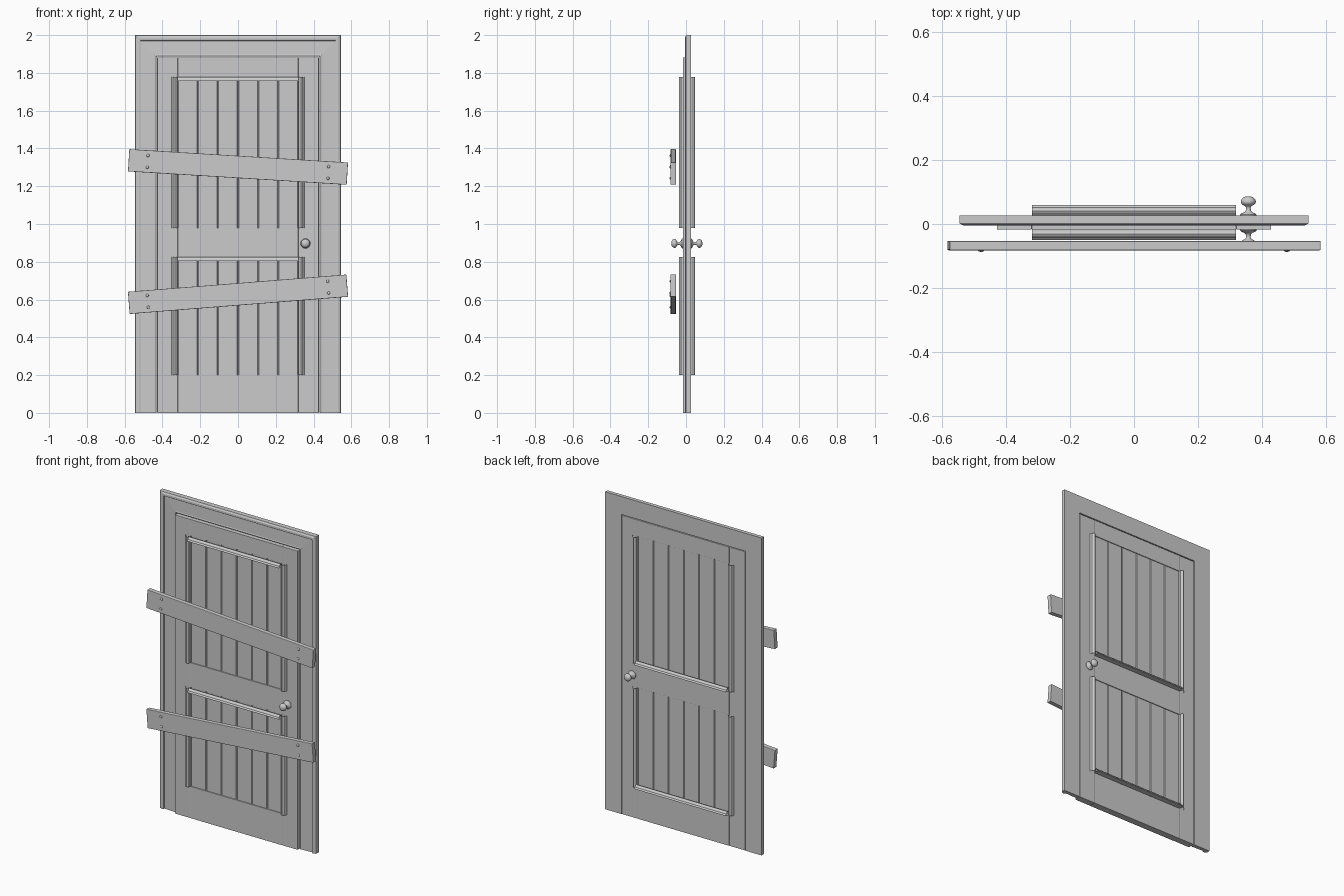
import bpy, bmesh, math
from mathutils import Matrix

if "Cube" in bpy.data.objects:
    bpy.data.objects.remove(bpy.data.objects["Cube"])

C = 0.0045          # y of the door's middle plane
HALF = 0.0215       # half thickness of the door
PANELS = [(0.98, 1.778), (0.2, 0.825)]


def finish(name, bm, smooth=None, bevel=0):
    bmesh.ops.recalc_face_normals(bm, faces=bm.faces)
    me = bpy.data.meshes.new(name)
    bm.to_mesh(me)
    bm.free()
    ob = bpy.data.objects.new(name, me)
    bpy.context.collection.objects.link(ob)
    if bevel:
        m = ob.modifiers.new("bevel", 'BEVEL')
        m.width, m.segments = bevel, 2
    if smooth:
        bpy.ops.object.select_all(action='DESELECT')
        ob.select_set(True)
        bpy.context.view_layer.objects.active = ob
        bpy.ops.object.shade_smooth_by_angle(angle=math.radians(smooth))
    return ob


def box(name, x0, x1, y0, y1, z0, z1, bevel=0):
    bm = bmesh.new()
    bmesh.ops.create_cube(bm, size=1)
    for v in bm.verts:
        v.co = ((x0 + x1) / 2 + v.co.x * (x1 - x0),
                (y0 + y1) / 2 + v.co.y * (y1 - y0),
                (z0 + z1) / 2 + v.co.z * (z1 - z0))
    return finish(name, bm, bevel=bevel)


def loft(name, rings, caps=True, smooth=None):
    """Skin a list of closed rings of points."""
    bm = bmesh.new()
    vs = [[bm.verts.new(p) for p in r] for r in rings]
    n = len(vs[0])
    for a, b in zip(vs, vs[1:]):
        for i in range(n):
            j = (i + 1) % n
            bm.faces.new((a[i], a[j], b[j], b[i]))
    if caps:
        bm.faces.new(vs[0])
        bm.faces.new(vs[-1])
    return finish(name, bm, smooth)


# Mitred door frame: (distance from opening, y) section swept up, over and down
section = [(0, 0.0265), (0, 0.001), (0.003, -0.001), (0.008, 0.0), (0.010, 0.001),
           (0.083, 0.004), (0.085, -0.003), (0.090, -0.005), (0.100, -0.005),
           (0.105, -0.002), (0.111, 0.0), (0.113, 0.003), (0.113, 0.0265)]
W, T = 0.432, 1.887
loft("door_frame", [[(s * (W + o), y, up * (T + o)) for o, y in section]
                    for s, up in ((-1, 0), (-1, 1), (1, 1), (1, 0))])

# Stiles and rails
for s, side in ((-1, "left"), (1, "right")):
    box("stile_" + side, *sorted((s * 0.319, s * 0.428)), C - HALF, C + HALF, 0, 1.882, 0.002)
for name, z0, z1 in (("bottom_rail", 0, 0.2), ("middle_rail", 0.825, 0.98), ("top_rail", 1.778, 1.882)):
    box(name, -0.319, 0.319, C - HALF, C + HALF, z0, z1, 0.001)

# Planked panels with V-grooves, and their mouldings (open-ended strips)
mould = [(0, 0), (0, 0.007), (0.003, 0.009), (0.004, 0.014), (0.008, 0.019), (0.014, 0.021),
         (0.020, 0.019), (0.024, 0.014), (0.026, 0.009), (0.031, 0.007), (0.033, 0.004), (0.033, 0)]
pw = 0.638 / 6
for p, (z0, z1) in enumerate(PANELS):
    tag = ("upper", "lower")[p]
    for i in range(6):
        x, t, g = -0.319 + i * pw, 0.0165, 0.004
        ring = [(x, -t + g), (x + g, -t), (x + pw - g, -t), (x + pw, -t + g),
                (x + pw, t - g), (x + pw - g, t), (x + g, t), (x, t - g)]
        loft(f"{tag}_plank_{i + 1}", [[(a, C + b, z) for a, b in ring] for z in (z0, z1)])
    for f, face in ((-1, "front"), (1, "back")):
        for s, side in ((-1, "left"), (1, "right")):
            loft(f"{tag}_{face}_{side}_moulding",
                 [[(s * (0.319 + u), C + f * (HALF + v), z) for u, v in mould] for z in (z0, z1)],
                 caps=False, smooth=35)
        base = z1 - 0.021 if f < 0 else z0
        loft(f"{tag}_{face}_cross_moulding",
             [[(x, C + f * (HALF + u), base + v) for u, v in mould] for x in (-0.319, 0.319)],
             caps=False, smooth=35)

# Turned knobs: (radius, distance from door face)
knob = [(0.026, 0), (0.026, 0.003), (0.022, 0.007), (0.012, 0.011), (0.008, 0.016), (0.007, 0.025),
        (0.010, 0.030), (0.018, 0.034), (0.023, 0.040), (0.0235, 0.045), (0.021, 0.052),
        (0.014, 0.058), (0.006, 0.0605)]
for f, face in ((-1, "front"), (1, "back")):
    loft(face + "_knob", [[(0.357 + r * math.cos(k * math.tau / 24), C + f * (HALF + d),
                            0.897 + r * math.sin(k * math.tau / 24)) for k in range(24)]
                          for r, d in knob], smooth=40)

# Boards nailed across the front, with domed nail heads
for tag, z, deg in (("upper", 1.302, 3.5), ("lower", 0.628, -4.5)):
    M = Matrix.Translation((0, 0, z)) @ Matrix.Rotation(math.radians(deg), 4, 'Y')
    box(tag + "_board", -0.58, 0.58, -0.082, -0.053, -0.059, 0.059, 0.003).matrix_world = M
    for i, (x, dz) in enumerate((x, d) for x in (-0.479, 0.479) for d in (-0.031, 0.031)):
        bm = bmesh.new()
        bmesh.ops.create_uvsphere(bm, u_segments=12, v_segments=8, radius=0.008)
        bmesh.ops.scale(bm, vec=(1, 0.65, 1), verts=bm.verts)
        bmesh.ops.translate(bm, vec=(x, -0.0817, dz), verts=bm.verts)
        finish(f"{tag}_nail_{i + 1}", bm, smooth=60).matrix_world = M
